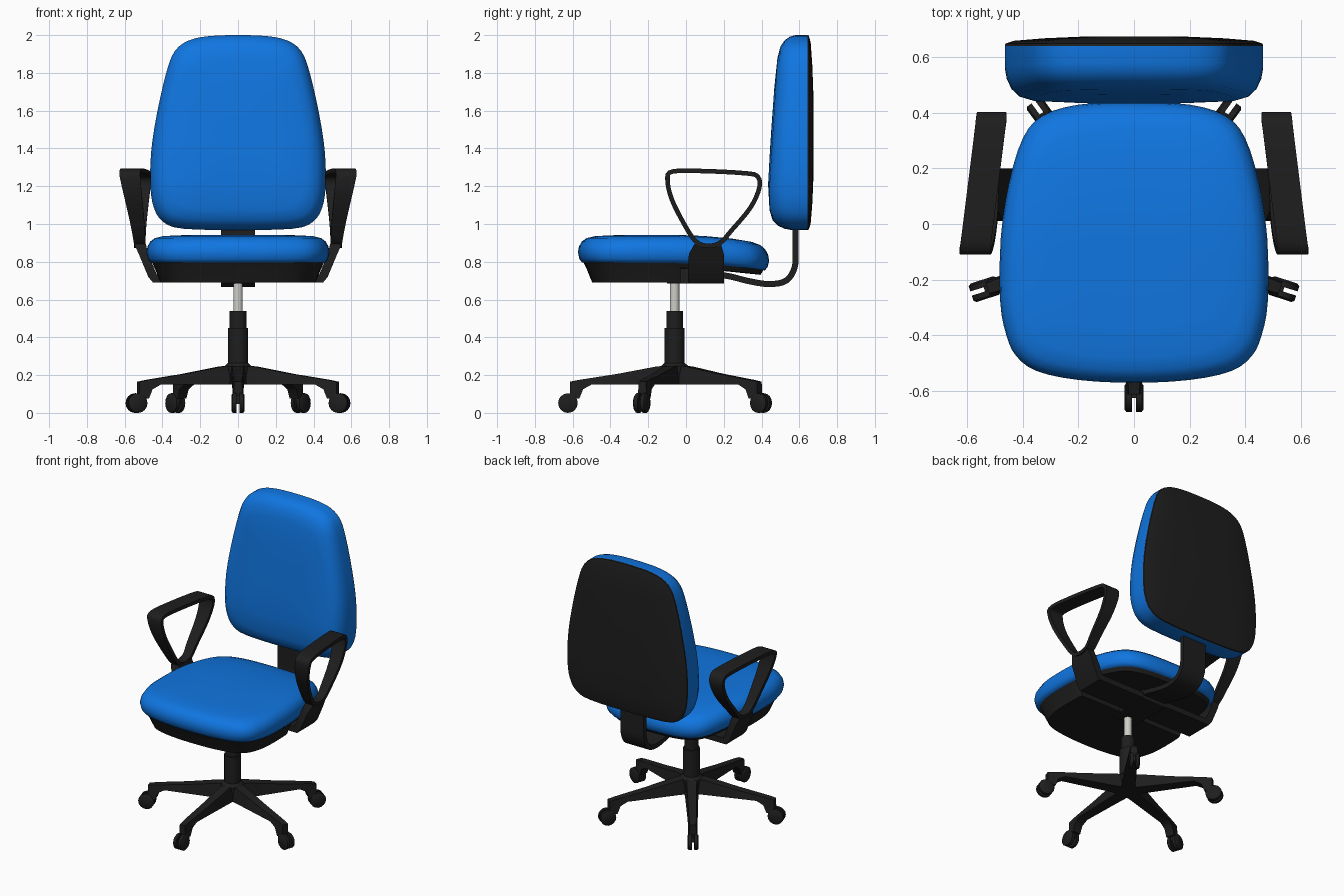
import bpy, bmesh, math
from mathutils import Vector

if "Cube" in bpy.data.objects:
    bpy.data.objects.remove(bpy.data.objects["Cube"])


def material(name, col):
    m = bpy.data.materials.new(name)
    m.diffuse_color = (*col, 1)
    m.use_nodes = True
    m.node_tree.nodes["Principled BSDF"].inputs["Base Color"].default_value = m.diffuse_color
    return m


BLUE = material("blue fabric", (0.005, 0.18, 0.75))
BLACK = material("black plastic", (0.013, 0.013, 0.013))
STEEL = material("pale steel", (0.62, 0.62, 0.58))


def loft(name, rings, mat, closed=False, angle=40):
    """Skin a list of equal-length vertex rings; cap the ends unless closed."""
    bm = bmesh.new()
    vs = [[bm.verts.new(p) for p in r] for r in rings]
    n = len(vs[0])
    pairs = list(zip(vs, vs[1:])) + ([(vs[-1], vs[0])] if closed else [])
    for a, b in pairs:
        for i in range(n):
            j = (i + 1) % n
            bm.faces.new((a[i], a[j], b[j], b[i]))
    if not closed:
        bm.faces.new(vs[0])
        bm.faces.new(vs[-1])
    bmesh.ops.recalc_face_normals(bm, faces=bm.faces)
    me = bpy.data.meshes.new(name)
    bm.to_mesh(me)
    bm.free()
    me.materials.append(mat)
    ob = bpy.data.objects.new(name, me)
    bpy.context.collection.objects.link(ob)
    bpy.ops.object.select_all(action='DESELECT')
    ob.select_set(True)
    bpy.context.view_layer.objects.active = ob
    bpy.ops.object.shade_smooth_by_angle(angle=math.radians(angle))
    return ob


def spline(pts, closed, sub=4):
    """Catmull-Rom curve through 2D points."""
    p = [Vector(q) for q in pts]
    n = len(p)
    get = (lambda i: p[i % n]) if closed else (lambda i: p[max(0, min(n - 1, i))])
    out = []
    for i in range(n if closed else n - 1):
        a, b, c, d = (get(i + k) for k in (-1, 0, 1, 2))
        for s in range(sub):
            t = s / sub
            out.append(0.5 * (2 * b + (c - a) * t + (2 * a - 5 * b + 4 * c - d) * t * t
                              + (3 * b - a - 3 * c + d) * t ** 3))
    return out if closed else out + [p[-1]]


def mirrored_outline(half):
    """Full smooth outline from its right half (ends on the centre line)."""
    return spline(half + [(-x, y) for x, y in half[-2:0:-1]], True, 3)


def strip(name, path, x_of, width_of, thick, closed, side=1):
    """Flat band following a path in the side plane."""
    rings, n = [], len(path)
    for i, p in enumerate(path):
        a = path[(i - 1) % n] if closed else path[max(i - 1, 0)]
        b = path[(i + 1) % n] if closed else path[min(i + 1, n - 1)]
        t = (b - a).normalized()
        nrm = Vector((-t.y, t.x)) * thick / 2
        c, w = x_of(*p), width_of(*p) / 2
        rings.append([(side * (c + u * w), p.x + v * nrm.x, p.y + v * nrm.y)
                      for u, v in ((-1, -1), (1, -1), (1, 1), (-1, 1))])
    return loft(name, rings, BLACK, closed)


def lathe(name, prof, x, y, mat, n=24):
    return loft(name, [[(x + r * math.cos(k * math.tau / n), y + r * math.sin(k * math.tau / n), z)
                        for k in range(n)] for r, z in prof], mat, angle=30)


# Seat cushion and the pan under it
seat_line = mirrored_outline([(0, .44), (.2, .43), (.33, .39), (.40, .31), (.45, .15), (.48, -.05),
                              (.482, -.28), (.46, -.4), (.425, -.475), (.35, -.53), (.2, -.562), (0, -.572)])
MID = -.07


def seat_ring(s, z, tilt=1, ymax=9):
    out = []
    for p in seat_line:
        y = min(MID + (p.y - MID) * s, ymax)
        out.append((p.x * s, y, z - tilt * .038 * (max(0, y + .1) / .5) ** 2))
    return out


loft("seat_cushion", [seat_ring(s, z) for s, z in (
    (.955, .795), (.985, .815), (1, .85), (.99, .88), (.96, .907), (.91, .925),
    (.82, .936), (.6, .941), (.35, .942), (.1, .942))], BLUE, angle=60)
loft("seat_pan_rim", [seat_ring(s, z) for s, z in ((.3, .805), (.95, .803), (.91, .768), (.3, .768))], BLACK)
loft("seat_pan_tub", [seat_ring(.945, .80, 0, -.03), seat_ring(.91, .765, 0, -.03),
                      seat_ring(.85, .69, 0, -.03)], BLACK)

# Backrest cushion and rear shell
back_line = mirrored_outline([(0, 2.0), (.15, 1.995), (.26, 1.972), (.335, 1.915), (.38, 1.8), (.43, 1.58),
                              (.46, 1.38), (.464, 1.2), (.445, 1.085), (.395, 1.01), (.29, .975), (0, .968)])
BMID = 1.45


def back_ring(s, y):
    out = []
    for p in back_line:
        z = BMID + (p.y - BMID) * s
        lean = .05 * max(0, (z - 1.2) / .8) * max(0, (.64 - y) / .2)
        out.append((p.x * s, y + lean, z))
    return out


loft("backrest_cushion", [back_ring(s, y) for s, y in (
    (1, .642), (1, .56), (.985, .52), (.95, .485), (.89, .458), (.78, .442),
    (.5, .434), (.1, .432))], BLUE, angle=60)
loft("backrest_shell", [back_ring(s, y) for s, y in (
    (1, .641), (.995, .65), (.93, .66), (.7, .669), (.4, .675), (.1, .676))], BLACK)

# Curved bar that carries the backrest
strip("backrest_bar", spline([(.1, .735), (.22, .725), (.33, .698), (.44, .682), (.53, .70), (.575, .77),
                              (.58, .87), (.58, 1.05)], False),
      lambda y, z: 0, lambda y, z: .18, .032, False)


# Armrest loops with their brackets
def arm_f(z):
    return max(0, min(1, (z - .9) / .36))


def arm_x(y, z):
    return .52 + (.575 - (y + .11) * .125 - .52) * arm_f(z)


loop = spline([(-.098, 1.235), (-.07, 1.278), (.1, 1.28), (.32, 1.268), (.38, 1.25), (.388, 1.19),
               (.34, 1.085), (.24, .965), (.18, .9), (.11, .885), (.05, .91), (-.01, 1.0), (-.075, 1.13)], True)
for side, tag in ((1, "right"), (-1, "left")):
    strip(tag + "_armrest_loop", loop, arm_x, lambda y, z: .06 + .05 * arm_f(z), .024, True, side)
    loft(tag + "_armrest_bracket", [
        [(side * a, c, z), (side * b, c, z), (side * b, d, z), (side * a, d, z)]
        for z, c, d, a, b in ((.69, .01, .2, .41, .45), (.72, .01, .2, .425, .475),
                              (.84, .015, .2, .475, .525), (.895, .045, .185, .488, .55))], BLACK)
loft("armrest_crossbar", [[(x, .01, .69), (x, .2, .69), (x, .2, .73), (x, .01, .73)]
                          for x in (-.44, .44)], BLACK)
loft("tilt_housing", [[(x, -.1, .685), (x, .2, .685), (x, .2, .78), (x, -.1, .78)]
                      for x in (-.09, .09)], BLACK)

# Gas lift column
CY = -.06
lathe("column_sleeve", [(.07, .15), (.075, .245), (.053, .265), (.053, .45), (.044, .45), (.044, .54)], 0, CY, BLACK)
lathe("lift_rod", [(.025, .53), (.025, .70)], 0, CY, STEEL)

# Five-star base with twin-wheel casters
for k in range(5):
    ang = math.radians(-90 + 72 * k)
    ca, sa = math.cos(ang), math.sin(ang)

    def place(r, t, z):
        return (r * ca - t * sa, CY + r * sa + t * ca, z)

    loft(f"base_leg_{k + 1}", [
        [place(r, -w, lo), place(r, w, lo), place(r, w * .75, hi), place(r, -w * .75, hi)]
        for r, w, lo, hi in ((0, .05, .15, .255), (.1, .042, .15, .245), (.3, .036, .15, .207),
                             (.44, .032, .15, .185), (.485, .03, .125, .178), (.505, .029, .075, .175),
                             (.555, .026, .075, .165))], BLACK)
    for sgn, tag in ((-1, "a"), (1, "b")):
        loft(f"caster_wheel_{k + 1}{tag}", [
            [place(.565 + rad * math.cos(i * math.tau / 16), sgn * t, .052 + rad * math.sin(i * math.tau / 16))
             for i in range(16)] for t, rad in ((.008, .052), (.028, .052), (.035, .042))], BLACK)
    loft(f"caster_axle_{k + 1}", [
        [place(.545 + .022 * a, t, .07 + .022 * b) for a, b in ((-1, -1), (1, -1), (1, 1), (-1, 1))]
        for t in (-.012, .012)], BLACK)
